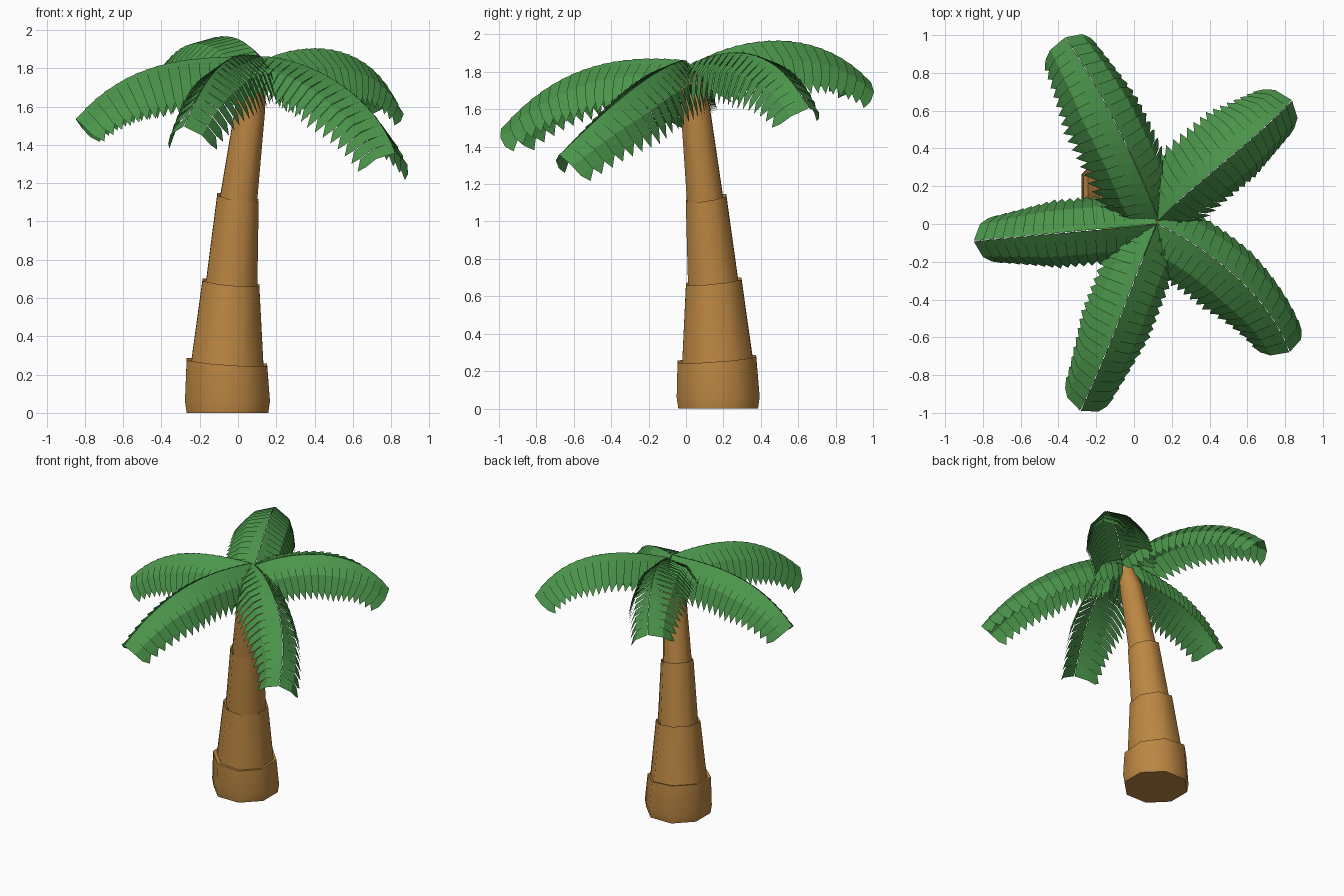
import bpy, math
from mathutils import Vector

if "Cube" in bpy.data.objects:
    bpy.data.objects.remove(bpy.data.objects["Cube"])


def material(name, color):
    m = bpy.data.materials.new(name)
    m.diffuse_color = color
    m.use_nodes = True
    m.node_tree.nodes["Principled BSDF"].inputs["Base Color"].default_value = m.diffuse_color
    return m


def make_object(name, verts, faces, mat):
    me = bpy.data.meshes.new(name)
    me.from_pydata(verts, [], faces)
    me.materials.append(mat)
    ob = bpy.data.objects.new(name, me)
    bpy.context.collection.objects.link(ob)
    return ob


bark = material("bark", (0.50, 0.24, 0.055, 1))
green = material("leaf_green", (0.07, 0.30, 0.07, 1))

# Leaning eight-sided trunk: centre x, centre y, z, half width across flats, tilt
RINGS = [
    (-0.055, 0.172, 0.00, 0.213, 0.00),
    (-0.055, 0.172, 0.06, 0.222, 0.00),
    (-0.058, 0.165, 0.265, 0.210, 0.07),
    (-0.055, 0.168, 0.26, 0.188, 0.07),
    (-0.037, 0.148, 0.68, 0.148, 0.10),
    (-0.033, 0.145, 0.67, 0.134, 0.10),
    (0.00, 0.107, 1.125, 0.108, 0.15),
    (0.003, 0.102, 1.115, 0.096, 0.15),
    (0.065, 0.05, 1.60, 0.077, 0.15),
    (0.095, 0.025, 1.78, 0.050, 0.15),
]
SIDES = 8
verts, faces = [], []
for cx, cy, z, r, tilt in RINGS:
    r /= math.cos(math.pi / SIDES)
    for i in range(SIDES):
        a = 2 * math.pi * (i + 0.5) / SIDES
        dx, dy = r * math.cos(a), r * math.sin(a)
        verts.append((cx + dx, cy + dy, z + tilt * (dy - dx)))
for k in range(len(RINGS) - 1):
    for i in range(SIDES):
        j = (i + 1) % SIDES
        faces.append((k * SIDES + i, k * SIDES + j, (k + 1) * SIDES + j, (k + 1) * SIDES + i))
faces.append(tuple(reversed(range(SIDES))))
faces.append(tuple(range((len(RINGS) - 1) * SIDES, len(RINGS) * SIDES)))
trunk = make_object("trunk", verts, faces, bark)
bpy.context.view_layer.objects.active = trunk
trunk.select_set(True)
bpy.ops.object.shade_smooth_by_angle(angle=math.radians(50))


# Smooth cubic through four ridge points
def ridge(pts, t):
    out = Vector()
    for i in range(4):
        w = 1.0
        for j in range(4):
            if j != i:
                w *= (3 * t - j) / (i - j)
        out += w * Vector(pts[i])
    return out


# Point on one side of a frond: t along the ridge, frac across, lift off the surface
def leaf_point(pts, side, droop, t, frac, lift=0.0):
    fwd = (ridge(pts, t + 0.01) - ridge(pts, t - 0.01)).normalized()
    lat = Vector((-fwd.y, fwd.x, 0)).normalized() * side
    up = fwd.cross(lat) * side
    length = 0.31 * min(1.0, 0.8 + 3 * t) * (1 - 0.32 * max(0, t - 0.6) / 0.4)
    a, b = math.radians(droop - 14), math.radians(droop + 14)
    inner = lat * math.cos(a) - up * math.sin(a) + fwd * 0.08
    outer = lat * math.cos(b) - up * math.sin(b) + fwd * 0.08
    across = inner * min(frac, 0.5) + outer * max(frac - 0.5, 0)
    normal = lat * math.sin(a) + up * math.cos(a)
    return ridge(pts, t) + length * across + normal * lift


# Frond: a ridge with overlapping pointed leaflets hanging down both sides
def frond(name, pts, droop_left, droop_right, n=18):
    verts, faces = [], []
    for side, droop in ((1, droop_left), (-1, droop_right)):
        for k in range(n):
            t0, t1 = k / n, (k + 1.12) / n
            b = len(verts)
            for t, frac, lift in ((t0, 0, 0), (t1, 0, 0.004), (t1, 0.5, 0.014), (t0, 0.5, 0),
                                  (t1, 0.84, 0.016), (t0, 0.84, 0), (t0 + 0.8 / n, 1.07, 0.005)):
                verts.append(leaf_point(pts, side, droop, t, frac, lift))
            for f in ((0, 1, 2, 3), (3, 2, 4, 5), (5, 4, 6)):
                f = f if side < 0 else f[::-1]
                faces.append([b + i for i in f][::-1])
    make_object(name, verts, faces, green)


frond("frond_back", [(.13, .02, 1.83), (0, .33, 1.95), (-.17, .67, 1.94), (-.36, .98, 1.75)], 32, 58)
frond("frond_back_right", [(.13, .02, 1.84), (.36, .23, 1.90), (.62, .45, 1.85), (.83, .65, 1.61)], 34, 58)
frond("frond_front_right", [(.12, 0, 1.86), (.38, -.15, 1.80), (.64, -.38, 1.63), (.82, -.67, 1.36)], 62, 38)
frond("frond_front", [(.12, 0, 1.86), (-.01, -.33, 1.86), (-.14, -.66, 1.76), (-.28, -.98, 1.50)], 54, 50)
frond("frond_left", [(.12, 0, 1.86), (-.2, -.03, 1.85), (-.53, -.06, 1.77), (-.84, -.09, 1.54)], 54, 56)
